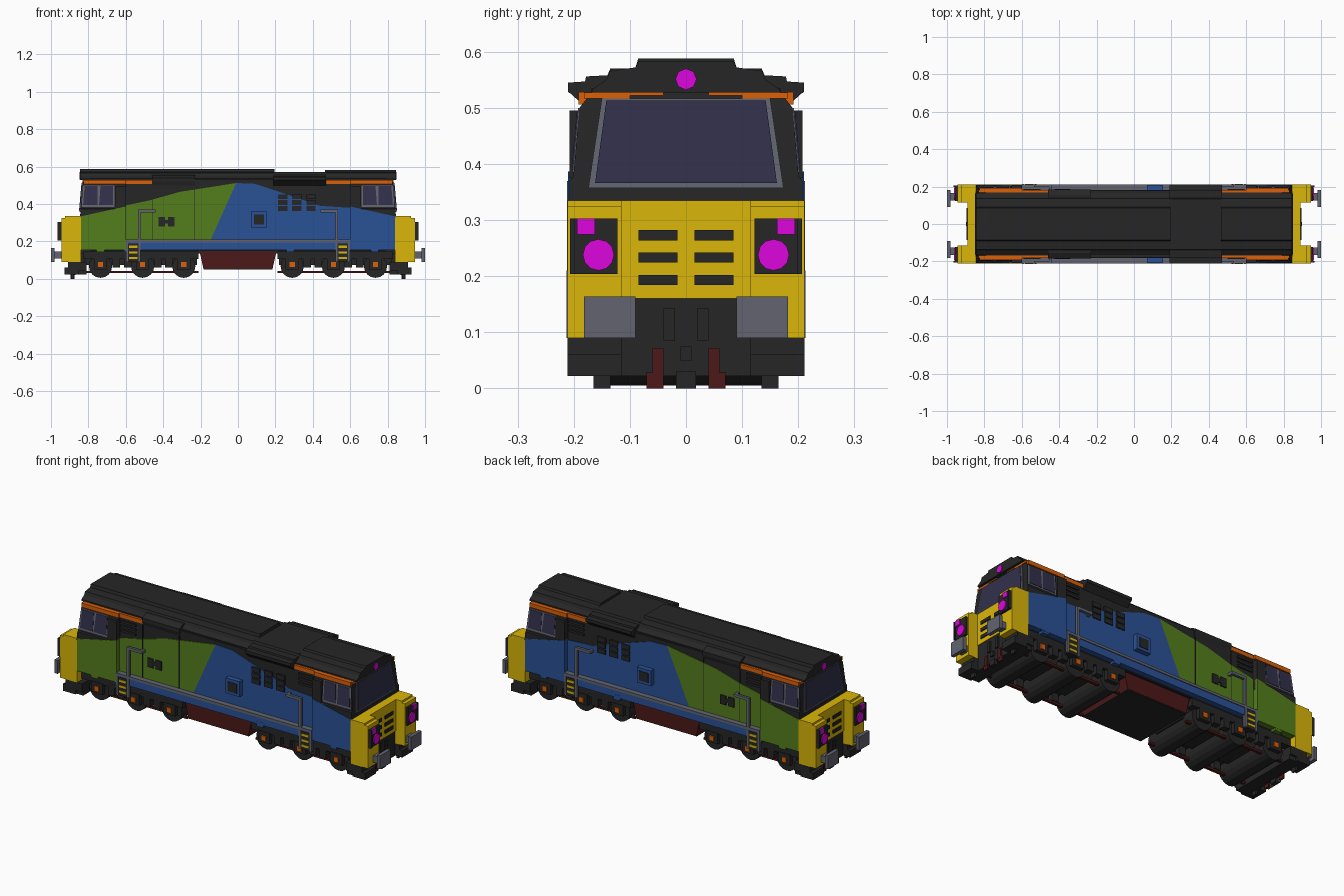
import bpy, bmesh
from mathutils import Vector, Matrix

cube = bpy.data.objects.get("Cube")
if cube:
    bpy.data.objects.remove(cube, do_unlink=True)


def material(name, rgb):
    lin = [((c / 255 + 0.055) / 1.055) ** 2.4 if c > 10 else c / 255 / 12.92 for c in rgb] + [1]
    m = bpy.data.materials.new(name)
    m.use_nodes = True
    m.diffuse_color = lin
    m.node_tree.nodes["Principled BSDF"].inputs["Base Color"].default_value = lin
    return m


BLACK = material("charcoal", (38, 38, 38))
YELLOW = material("yellow", (218, 182, 8))
BLUE = material("blue", (42, 82, 150))
GREEN = material("green", (84, 126, 28))
ORANGE = material("orange", (218, 96, 8))
MAGENTA = material("magenta", (220, 6, 220))
GLASS = material("violet glass", (50, 48, 76))
GREY = material("grey", (98, 100, 112))
RED = material("dark red", (76, 24, 24))


def finish(name, bm, mat, mirror=""):
    bmesh.ops.recalc_face_normals(bm, faces=bm.faces)
    me = bpy.data.meshes.new(name)
    bm.to_mesh(me)
    bm.free()
    me.materials.append(mat)
    ob = bpy.data.objects.new(name, me)
    bpy.context.collection.objects.link(ob)
    if mirror:
        mod = ob.modifiers.new("Mirror", 'MIRROR')
        mod.use_axis = ["x" in mirror, "y" in mirror, False]
        mod.use_mirror_merge = False


def boxes(name, mat, spans, mirror=""):
    """Each span is (x0, x1, y0, y1, z0, z1)."""
    bm = bmesh.new()
    for x0, x1, y0, y1, z0, z1 in spans:
        c = Vector(((x0 + x1) / 2, (y0 + y1) / 2, (z0 + z1) / 2))
        bmesh.ops.create_cube(bm, size=1, matrix=Matrix.Translation(c)
                              @ Matrix.Diagonal((x1 - x0, y1 - y0, z1 - z0, 1)))
    finish(name, bm, mat, mirror)


def extrude(name, mat, pts, vec, mirror=""):
    bm = bmesh.new()
    f = bm.faces.new([bm.verts.new(p) for p in pts])
    new = bmesh.ops.extrude_face_region(bm, geom=[f], use_keep_orig=True)["geom"]
    bmesh.ops.translate(bm, vec=vec, verts=[v for v in new if isinstance(v, bmesh.types.BMVert)])
    finish(name, bm, mat, mirror)


def side_slab(name, mat, outline, half):
    """Outline in x and z, running across the full width."""
    extrude(name, mat, [(x, -half, z) for x, z in outline], (0, 2 * half, 0))


def long_shape(name, mat, x0, x1, profile):
    """Half profile in y and z, mirrored across and run along x."""
    pts = profile + [(-y, z) for y, z in reversed(profile)]
    extrude(name, mat, [(x0, y, z) for y, z in pts], (x1 - x0, 0, 0))


def cylinders(name, mat, items, sides, mirror):
    """Each item is (centre, radius, length, axis)."""
    bm = bmesh.new()
    for c, r, length, axis in items:
        rot = Vector((0, 0, 1)).rotation_difference(Vector(axis)).to_matrix().to_4x4()
        bmesh.ops.create_cone(bm, cap_ends=True, segments=sides, radius1=r, radius2=r,
                              depth=length, matrix=Matrix.Translation(c) @ rot)
    finish(name, bm, mat, mirror)


# Main body and roof
boxes("body_core", BLACK, [(-0.79, 0.79, -0.178, 0.178, 0.15, 0.51)])
boxes("roof_base", BLACK, [(-0.79, 0.79, -0.168, 0.168, 0.5, 0.535)])
hood = [(0.168, 0.527), (0.166, 0.534), (0.142, 0.55), (0.135, 0.566), (0.09, 0.572)]
long_shape("roof", BLACK, -0.845, 0.195, hood + [(0.085, 0.588)])
long_shape("roof_rear_section", BLACK, 0.465, 0.845, hood + [(0.085, 0.583)])
long_shape("radiator_housing", BLACK, 0.19, 0.47,
           [(0.178, 0.50), (0.205, 0.525), (0.21, 0.528), (0.21, 0.545), (0.18, 0.547),
            (0.178, 0.556), (0.14, 0.558), (0.135, 0.57)])
long_shape("exhaust_housing", BLACK, -0.46, -0.23,
           [(0.178, 0.50), (0.184, 0.52), (0.184, 0.54), (0.155, 0.555)])
boxes("eaves", BLACK, [(-0.24, 0.2, 0.16, 0.178, 0.5, 0.53)], "y")

# Coloured sides: recessed centre walls, then full width cab walls
side_slab("green_wall", GREEN, [(-0.61, 0.2), (-0.15, 0.2), (-0.01, 0.512), (-0.15, 0.49),
                                (-0.31, 0.465), (-0.47, 0.42), (-0.61, 0.39)], 0.182)
side_slab("blue_wall", BLUE, [(-0.15, 0.2), (0.61, 0.2), (0.61, 0.379), (0.44, 0.39), (0.29, 0.442),
                              (0.2, 0.472), (0.09, 0.508), (-0.01, 0.512)], 0.182)
for name, mat, s in (("green_cab_wall", GREEN, -1), ("blue_cab_wall", BLUE, 1)):
    side_slab(name, mat, [(s * 0.6, 0.155), (s * 0.844, 0.155), (s * 0.844, 0.333), (s * 0.6, 0.387)], 0.21)
boxes("blue_skirt", BLUE, [(-0.6, 0.6, -0.208, 0.208, 0.155, 0.197)])
boxes("walkway", GREY, [(-0.6, 0.6, 0.17, 0.212, 0.195, 0.209)], "y")
boxes("blue_skirt_blocks", BLUE, [(x - 0.02, x + 0.02, 0.17, 0.209, 0.142, 0.17)
                                  for x in (-0.59, 0.28, 0.73)], "y")
boxes("green_skirt_block", GREEN, [(-0.757, -0.713, 0.17, 0.209, 0.142, 0.17)], "y")
boxes("wall_seams", BLACK, [(x, x + 0.003, 0.17, 0.184, 0.21, 0.5) for x in (-0.46, -0.235)], "y")

# Cabs: wide sill and rear bulkhead, with a narrower leaning window section
bm = bmesh.new()
rings = []
for x, y, z in ((0.845, 0.208, 0.33), (0.841, 0.208, 0.372), (0.841, 0.201, 0.376),
                (0.83, 0.19, 0.5), (0.826, 0.168, 0.528)):
    rings.append([bm.verts.new(p) for p in ((0.6, -y, z), (x, -y, z), (x, y, z), (0.6, y, z))])
bm.faces.new(rings[0])
bm.faces.new(rings[-1])
for a, b in zip(rings, rings[1:]):
    for i in range(4):
        bm.faces.new((a[i], a[(i + 1) % 4], b[(i + 1) % 4], b[i]))
finish("cab", bm, BLACK, "x")
boxes("cab_bulkhead", BLACK, [(0.6, 0.655, 0.15, 0.208, 0.33, 0.495)], "xy")


def windscreen(name, mat, z0, z1, w0, w1, depth):
    x0, x1 = [0.845 - 0.088 * (z - 0.33) for z in (z0, z1)]
    extrude(name, mat, [(x0, -w0, z0), (x0, w0, z0), (x1, w1, z1), (x1, -w1, z1)], (depth, 0, 0), "x")


def side_window(name, mat, x0, x1, z0, z1, out):
    y0, y1 = [0.201 - 0.0887 * (z - 0.376) for z in (z0, z1)]
    extrude(name, mat, [(x0, y0, z0), (x1, y0, z0), (x1 - 0.008, y1, z1), (x0, y1, z1)],
            (0, out, 0), "xy")


windscreen("windscreen_frame", GREY, 0.357, 0.517, 0.174, 0.15, 0.005)
windscreen("windscreen_glass", GLASS, 0.366, 0.513, 0.162, 0.142, 0.008)
side_window("side_window_frame", GREY, 0.66, 0.836, 0.385, 0.5, 0.002)
side_window("front_side_glass", GLASS, 0.75, 0.828, 0.394, 0.495, 0.004)
side_window("rear_side_glass", GLASS, 0.667, 0.743, 0.394, 0.495, 0.004)
boxes("orange_stripe", ORANGE, [(0.6, 0.825, 0.15, 0.192, 0.506, 0.528),
                                (0.46, 0.6, 0.15, 0.181, 0.506, 0.528)], "xy")
boxes("orange_brow", ORANGE, [(0.8, 0.832, 0.1, 0.182, 0.517, 0.527),
                              (0.8, 0.832, 0.04, 0.1, 0.522, 0.527)], "xy")
boxes("cab_vents", BLACK, [(0.5, 0.59, 0.17, 0.186, z, z + 0.012) for z in (0.43, 0.455, 0.48)], "xy")
cylinders("roof_lamp", MAGENTA, [((0.843, 0, 0.551), 0.019, 0.01, (1, 0, 0))], 8, "x")

# Wall details
boxes("wall_grilles", BLACK, [(x - 0.025, x + 0.025, 0.17, 0.188, z, z + 0.026)
                              for x in (0.24, 0.315, 0.39) for z in (0.362, 0.394, 0.426)], "y")
boxes("equipment_box", BLUE, [(0.07, 0.155, 0.17, 0.209, 0.275, 0.36)], "y")
boxes("equipment_box_vent", BLACK, [(0.085, 0.14, 0.2, 0.212, 0.29, 0.343)], "y")
boxes("wall_badge", BLACK, [(-0.425, -0.39, 0.17, 0.188, 0.28, 0.33), (-0.375, -0.34, 0.17, 0.188, 0.28, 0.33),
                            (-0.40, -0.36, 0.17, 0.187, 0.295, 0.315)], "y")

# Handrails and access ladders
boxes("handrail", GREY, [(0.44, 0.535, 0.198, 0.212, 0.355, 0.37), (0.52, 0.535, 0.198, 0.212, 0.2, 0.37),
                         (0.44, 0.455, 0.18, 0.212, 0.355, 0.37),
                         (0.52, 0.532, 0.2, 0.213, 0.09, 0.21), (0.588, 0.6, 0.2, 0.213, 0.09, 0.21)], "xy")
boxes("ladder_recess", BLACK, [(0.53, 0.59, 0.17, 0.21, 0.09, 0.19)], "xy")
boxes("ladder_steps", YELLOW, [(0.538, 0.582, 0.18, 0.213, z, z + 0.012) for z in (0.105, 0.135, 0.165)], "xy")

# Nose: outer pods stand forward of the centre panel
boxes("nose", YELLOW, [(0.84, 0.945, 0.115, 0.211, 0.09, 0.325), (0.843, 0.89, -0.12, 0.12, 0.16, 0.335),
                       (0.843, 0.925, 0.115, 0.211, 0.32, 0.335)], "xy")
boxes("nose_louvres", BLACK, [(0.88, 0.895, 0.015, 0.085, z - 0.009, z + 0.009)
                              for z in (0.193, 0.233, 0.273)], "xy")
boxes("headlight_panel", BLACK, [(0.94, 0.957, 0.122, 0.205, 0.204, 0.303),
                                 (0.94, 0.964, 0.199, 0.207, 0.204, 0.303)], "xy")
cylinders("headlight", MAGENTA, [((0.957, 0.156, 0.238), 0.028, 0.012, (1, 0, 0))], 12, "xy")
boxes("marker_light", MAGENTA, [(0.95, 0.963, 0.162, 0.194, 0.274, 0.303)], "xy")
boxes("buffer_head", GREY, [(0.98, 1.0, 0.09, 0.182, 0.09, 0.164)], "xy")
boxes("buffer_stem", GREY, [(0.94, 0.985, 0.125, 0.165, 0.108, 0.145)], "xy")
boxes("coupling_block", BLACK, [(0.82, 0.885, -0.115, 0.115, 0.08, 0.164), (0.87, 0.893, 0.02, 0.04, 0.085, 0.142),
                                (0.87, 0.897, -0.01, 0.01, 0.05, 0.075),
                                (0.875, 0.895, -0.018, 0.018, 0.0, 0.03)], "xy")
boxes("plough", BLACK, [(0.81, 0.885, -0.2, 0.2, 0.022, 0.09), (0.81, 0.91, 0.115, 0.211, 0.045, 0.09),
                        (0.85, 0.928, 0.115, 0.211, 0.022, 0.06), (0.88, 0.89, 0.135, 0.165, 0.0, 0.03)], "xy")
boxes("brake_hoses", RED, [(0.87, 0.892, 0.04, 0.06, 0.02, 0.072), (0.88, 0.89, 0.04, 0.07, 0.0, 0.028)], "xy")

# Underframe, bogies and fuel tank
AXLES = (0.29, 0.51, 0.735)
boxes("underframe", BLACK, [(-0.84, 0.84, -0.165, 0.165, 0.135, 0.16)])
boxes("bogie_frame", BLACK, [(0.21, 0.83, 0.14, 0.185, 0.105, 0.145), (0.22, 0.82, -0.1, 0.1, 0.075, 0.14)]
      + [(x - 0.035, x + 0.035, 0.14, 0.188, 0.05, 0.11) for x in AXLES]
      + [(x - 0.02, x + 0.02, 0.15, 0.185, 0.06, 0.11) for x in (0.37, 0.43, 0.59, 0.65)], "xy")
cylinders("wheels", BLACK, [((x, 0, 0.067), 0.062, 0.33, (0, 1, 0)) for x in AXLES], 16, "x")
boxes("axle_boxes", ORANGE, [(x - 0.014, x + 0.014, 0.17, 0.194, 0.062, 0.09) for x in AXLES], "xy")
boxes("brake_rods", RED, [(0.21, 0.81, 0.13, 0.145, 0.03, 0.042)], "xy")
tank = [(-0.205, 0.145), (0.205, 0.145), (0.185, 0.055), (-0.185, 0.055)]
side_slab("fuel_tank", RED, tank, 0.172)
boxes("tank_base", BLACK, [(-0.185, 0.185, -0.17, 0.17, 0.05, 0.056)])
